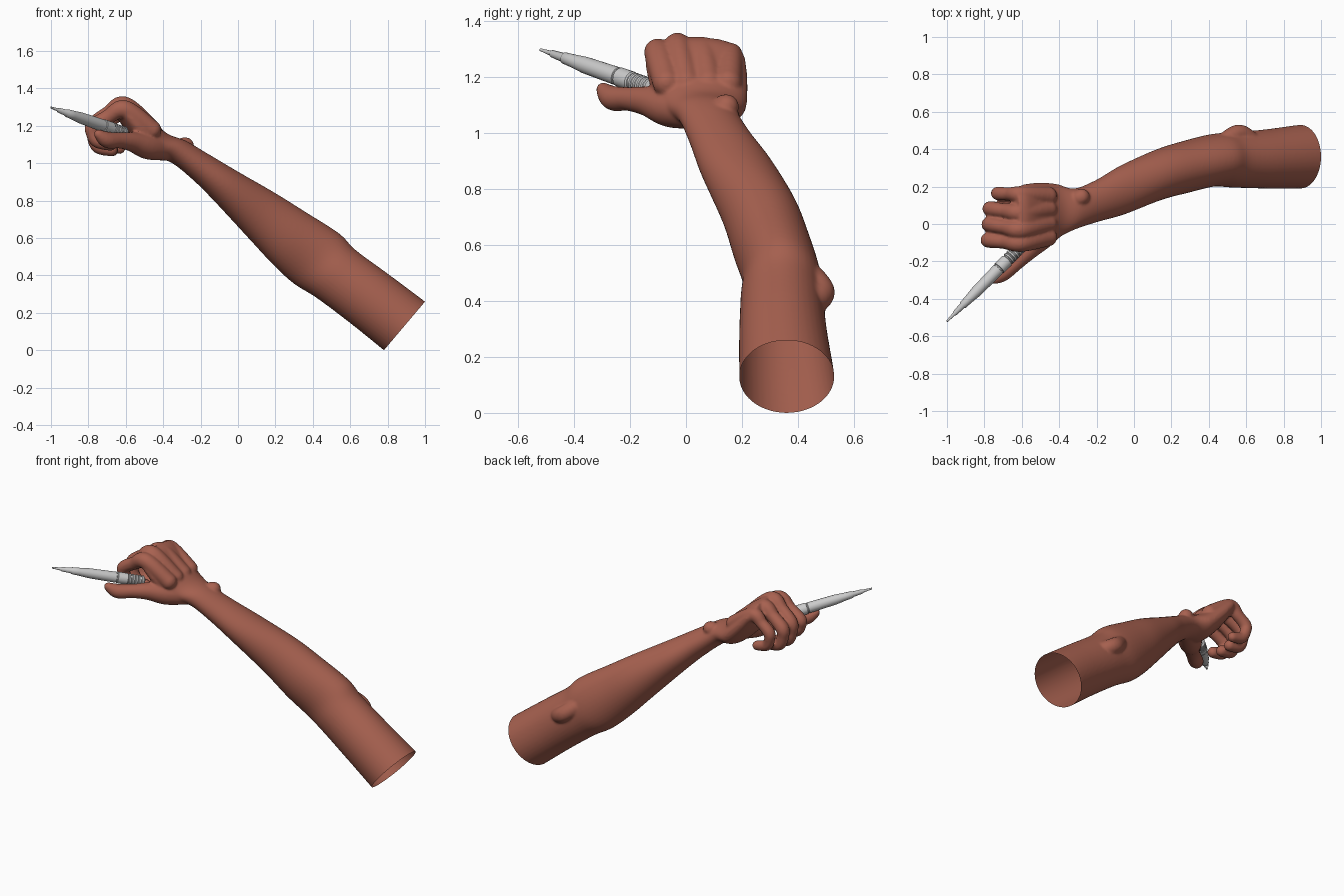
import bpy, bmesh, math
from mathutils import Vector, Matrix

if "Cube" in bpy.data.objects:
    bpy.data.objects.remove(bpy.data.objects["Cube"])


def spline(pts, n):
    """Catmull-Rom through tuples of any size, n steps per span."""
    p = [pts[0]] + list(pts) + [pts[-1]]
    out = []
    for i in range(1, len(p) - 2):
        for k in range(n):
            t = k / n
            out.append([0.5 * (2*b + (c-a)*t + (2*a-5*b+4*c-d)*t*t + (3*b-a-3*c+d)*t**3)
                        for a, b, c, d in zip(p[i-1], p[i], p[i+1], p[i+2])])
    return out + [list(pts[-1])]


def loft(bm, rings):
    """Skin closed rings of points and cap both ends."""
    rows = [[bm.verts.new(c) for c in r] for r in rings]
    n = len(rows[0])
    for a, b in zip(rows, rows[1:]):
        for i in range(n):
            j = (i + 1) % n
            bm.faces.new((a[i], a[j], b[j], b[i]))
    bm.faces.new(rows[0][::-1])
    bm.faces.new(rows[-1])


def section(s, n=40):
    """Arm ring from top xz, bottom xz, y min, y max."""
    tx, tz, bx, bz, y0, y1 = s
    c = Vector(((tx+bx)/2, (y0+y1)/2, (tz+bz)/2))
    u = Vector(((tx-bx)/2, 0, (tz-bz)/2))
    v = Vector((0, (y1-y0)/2, 0))
    return [c + u*math.cos(2*math.pi*i/n) + v*math.sin(2*math.pi*i/n) for i in range(n)]


def digit(bm, pts, n=12):
    """Flesh along a path of (x, y, z, radius)."""
    for x, y, z, r in spline(pts, n):
        bmesh.ops.create_icosphere(bm, subdivisions=3, radius=r,
                                   matrix=Matrix.Translation((x, y, z)))


def make(name, bm):
    bmesh.ops.recalc_face_normals(bm, faces=bm.faces)
    me = bpy.data.meshes.new(name)
    bm.to_mesh(me)
    bm.free()
    ob = bpy.data.objects.new(name, me)
    bpy.context.collection.objects.link(ob)
    bpy.context.view_layer.objects.active = ob
    ob.select_set(True)
    return ob


# upper arm, forearm, wrist and palm
bm = bmesh.new()
arm = [(1.06, .21, .84, -.05, .19, .53), (1.0, .26, .78, 0, .19, .53),
       (.80, .41, .60, .145, .19, .505), (.63, .535, .42, .28, .195, .49),
       (.54, .625, .30, .355, .20, .48), (.36, .74, .19, .455, .165, .445),
       (.20, .84, .06, .595, .125, .40), (0, .955, -.12, .79, .05, .315),
       (-.16, 1.05, -.24, .91, .01, .235), (-.28, 1.12, -.36, 1.005, -.03, .19),
       (-.38, 1.16, -.46, 1.03, -.08, .215), (-.48, 1.25, -.55, 1.11, -.13, .22),
       (-.56, 1.325, -.625, 1.21, -.145, .21), (-.61, 1.345, -.66, 1.26, -.12, .18)]
loft(bm, [section(s) for s in spline(arm, 6)])

# elbow point and wrist bone
digit(bm, [(.63, .44, .39, .05), (.555, .482, .435, .05), (.45, .41, .52, .05)], 8)
digit(bm, [(-.28, .145, 1.095, .044), (-.29, .14, 1.095, .044)], 1)

# fingers: y at palm, knuckle, middle joint, tip; knuckle height; reach; tip lift
for yp, yk, ym, yt, dz, dx, lift in [(-.07, -.10, -.087, -.085, -.015, -.01, .03),
                                     (0, -.03, -.003, 0, .005, -.005, 0),
                                     (.08, .06, .081, .08, -.01, 0, 0),
                                     (.15, .158, .163, .155, -.025, .04, .01)]:
    s = .9 if yk > .1 else 1
    digit(bm, [(-.46, yp, 1.18, .05), (-.605, yk, 1.302 + dz, .05 * s),
               (-.69 + dx/2, (yk+ym)/2, 1.262 + dz, .04 * s),
               (-.763 + dx, ym, 1.205 + dz/2, .041 * s),
               (-.768 + dx, ym, 1.15 + lift/2, .037 * s),
               (-.742 + dx, yt, 1.09 + lift, .038 * s),
               (-.672 + dx, yt, 1.07 + lift, .034 * s)])

# thumb
digit(bm, [(-.38, .04, 1.08, .066), (-.48, -.055, 1.09, .07), (-.56, -.135, 1.113, .054),
           (-.63, -.205, 1.122, .043), (-.70, -.262, 1.125, .044), (-.745, -.296, 1.155, .026)])

# fuse into one smooth skin
body = make("arm_and_hand", bm)
m = body.modifiers.new("fuse", 'REMESH')
m.mode = 'VOXEL'
m.voxel_size = .0075
m = body.modifiers.new("soften", 'SMOOTH')
m.factor = .5
m.iterations = 7
for mod in ("fuse", "soften"):
    bpy.ops.object.modifier_apply(modifier=mod)

# cut the upper arm open
bm = bmesh.new()
bm.from_mesh(body.data)
bmesh.ops.bisect_plane(bm, geom=bm.verts[:] + bm.edges[:] + bm.faces[:],
                       plane_co=(.89, .355, .13), plane_no=(.763, 0, -.646), clear_outer=True)
bm.to_mesh(body.data)
bm.free()
body.data.shade_smooth()
skin = bpy.data.materials.new("skin")
skin.diffuse_color = (.39, .12, .08, 1)
skin.use_nodes = True
skin.node_tree.nodes["Principled BSDF"].inputs["Base Color"].default_value = skin.diffuse_color
body.data.materials.append(skin)

# slim tool: turned profile (distance from tip, radius) with grip ridges
profile = [(0, .005), (.055, .009), (.06, .013), (.12, .017), (.125, .021), (.17, .024),
           (.23, .030), (.40, .033), (.402, .030), (.408, .030), (.41, .035), (.47, .035)]
for i in range(5):
    d = .475 + i * .02
    profile += [(d, .030), (d + .005, .030), (d + .007, .034), (d + .016, .034)]
profile += [(.58, .022)]
tip, end = Vector((-1, -.52, 1.298)), Vector((-.60, -.115, 1.158))
rot = (end - tip).to_track_quat('Z', 'Y')
bm = bmesh.new()
loft(bm, [[tip + rot @ Vector((r*math.cos(i*math.pi/12), r*math.sin(i*math.pi/12), d))
           for i in range(24)] for d, r in profile])
bpy.ops.object.select_all(action='DESELECT')
make("pen_tool", bm)
bpy.ops.object.shade_smooth_by_angle(angle=math.radians(35))
